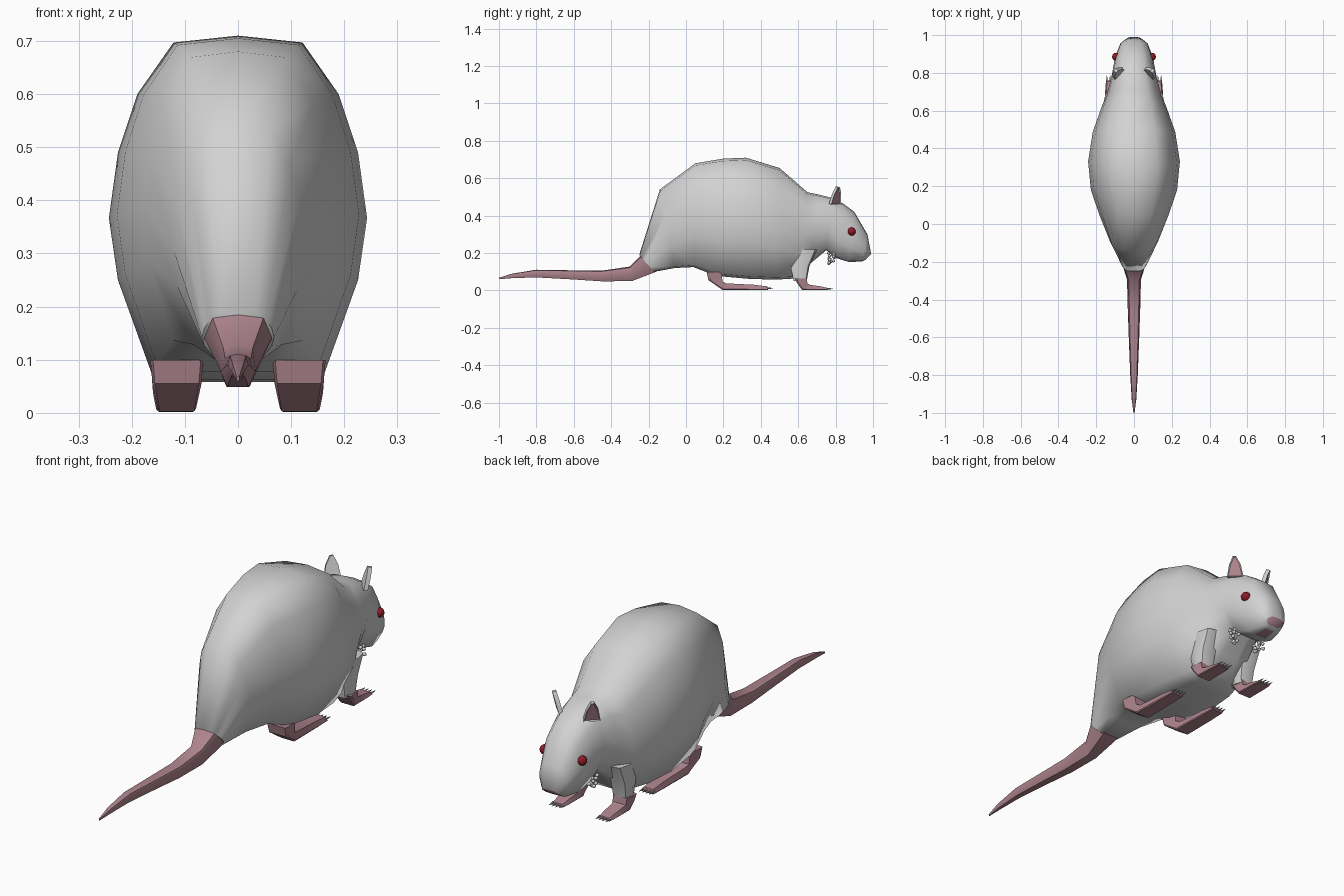
import bpy, bmesh, math, random
from mathutils import Matrix, Vector

cube = bpy.data.objects.get("Cube")
if cube:
    bpy.data.objects.remove(cube, do_unlink=True)


def material(name, r, g, b):
    m = bpy.data.materials.new(name)
    m.use_nodes = True
    m.diffuse_color = (r, g, b, 1)
    m.node_tree.nodes["Principled BSDF"].inputs["Base Color"].default_value = (r, g, b, 1)
    return m


fur = material("white fur", .65, .65, .65)
pink = material("pink skin", .42, .23, .27)
red = material("red eye", .28, .01, .02)
grey = material("grey claw", .35, .33, .33)


def finish(bm, name, mats, angle=40):
    bmesh.ops.recalc_face_normals(bm, faces=bm.faces)
    mesh = bpy.data.meshes.new(name)
    bm.to_mesh(mesh)
    bm.free()
    for m in mats:
        mesh.materials.append(m)
    ob = bpy.data.objects.new(name, mesh)
    bpy.context.collection.objects.link(ob)
    bpy.ops.object.select_all(action='DESELECT')
    ob.select_set(True)
    bpy.context.view_layer.objects.active = ob
    bpy.ops.object.shade_smooth_by_angle(angle=math.radians(angle))
    return ob


def loft(name, rings, half, mats, cx=0, angle=40, rule=None):
    """Skin rings (y top, z top, y bottom, z bottom, half width) with a mirrored section."""
    section = half + [(-x, t) for x, t in reversed(half) if x > 0]
    bm = bmesh.new()
    loops = []
    for y1, z1, y2, z2, w in rings:
        loops.append([bm.verts.new((cx + w * x, y2 + (y1 - y2) * t, z2 + (z1 - z2) * t))
                      for x, t in section])
    n = len(section)
    for a, b in zip(loops, loops[1:]):
        for i in range(n):
            j = (i + 1) % n
            bm.faces.new((a[i], a[j], b[j], b[i]))
    bm.faces.new(loops[0])
    bm.faces.new(loops[-1])
    bm.normal_update()
    if rule:
        for f in bm.faces:
            f.material_index = rule(f)
    return finish(bm, name, mats, angle)


round_half = [(0, 1), (.5, .98), (.78, .83), (.93, .66), (1, .47),
              (.93, .29), (.67, .02), (.3, 0)]
tail_half = [(0, 1), (.75, .93), (1, .5), (.6, 0)]
box_half = [(.8, 1), (1, .15), (.9, 0)]

# Body and head in one skin, with a pink nose cap and mouth
body_rings = [
    (-.25, .19, -.17, .10, .068),
    (-.14, .54, -.06, .12, .125),
    (.05, .68, .04, .125, .182),
    (.20, .705, .16, .078, .228),
    (.32, .71, .34, .062, .243),
    (.50, .655, .48, .058, .218),
    (.65, .525, .60, .065, .17),
    (.71, .513, .66, .14, .145),
    (.78, .495, .75, .215, .123),
    (.84, .465, .80, .175, .112),
    (.90, .42, .87, .152, .10),
    (.97, .30, .94, .155, .073),
    (.99, .195, .96, .165, .045),
]


def nose_and_mouth(face):
    c = face.calc_center_median()
    cap = c.y > .96 and len(face.verts) > 4
    mouth = .86 < c.y < .93 and c.z < .17 and abs(c.x) < .02
    return 1 if cap or mouth else 0


loft("body", body_rings, round_half, [fur, pink], angle=65, rule=nose_and_mouth)

# Tail
tail_rings = [
    (-.24, .19, -.16, .10, .066),
    (-.30, .128, -.29, .05, .037),
    (-.45, .106, -.45, .049, .033),
    (-.62, .108, -.62, .06, .027),
    (-.80, .111, -.80, .07, .020),
    (-.93, .09, -.93, .066, .012),
    (-1.0, .068, -1.0, .06, .003),
]
loft("tail", tail_rings, tail_half, [pink], angle=50)

hind_rings = [
    (.19, .10, .11, .10, .05),
    (.195, .048, .12, .055, .046),
    (.215, .038, .195, .003, .036),
    (.36, .031, .36, .002, .033),
    (.435, .022, .44, .002, .03),
]
paw_rings = [
    (.645, .065, .58, .065, .044),
    (.65, .036, .595, .038, .042),
    (.665, .03, .62, .003, .036),
    (.72, .022, .72, .002, .034),
    (.755, .014, .76, .002, .03),
]
leg_rings = [
    (.70, .22, .57, .22, .05),
    (.66, .13, .56, .13, .047),
    (.645, .05, .575, .05, .042),
]


def claws(name, cx, y, z):
    bm = bmesh.new()
    for k in range(4):
        spot = Matrix.Translation((cx + (k - 1.5) * .017, y, z))
        bmesh.ops.create_cone(bm, cap_ends=True, segments=6, radius1=.006, radius2=.001,
                              depth=.034, matrix=spot @ Matrix.Rotation(-math.pi / 2, 4, 'X'))
    finish(bm, name, [grey])


def ear(name, s):
    """Thin upright plate facing outward and forward, pink on its hollow face."""
    bm = bmesh.new()
    outline = [(-.036, -.025), (-.026, .03), (-.006, .07), (.008, .07),
               (.026, .03), (.036, -.025)]
    turn = Matrix.Translation((s * .085, .80, .485)) @ Matrix.Rotation(-s * math.pi / 4, 4, 'Z') \
        @ Matrix.Rotation(-.25, 4, 'X')
    front = [bm.verts.new(turn @ Vector((x, .009, z))) for x, z in outline]
    back = [bm.verts.new(turn @ Vector((x, -.009, z))) for x, z in outline]
    hollow = bm.faces.new(front)
    bm.faces.new(back[::-1])
    for i in range(len(outline)):
        j = (i + 1) % len(outline)
        bm.faces.new((front[i], back[i], back[j], front[j]))
    bmesh.ops.recalc_face_normals(bm, faces=bm.faces)
    bmesh.ops.inset_region(bm, faces=[hollow], thickness=.006, depth=-.005)
    hollow.material_index = 1
    finish(bm, name, [fur, pink], 30)


def beads(name, s):
    """Cluster of small round bumps under the cheek."""
    random.seed(4)
    bm = bmesh.new()
    for k in range(14):
        spot = (s * (.07 + random.uniform(-.02, .02)), .778 + random.uniform(-.018, .018),
                .145 + .0045 * k)
        bmesh.ops.create_icosphere(bm, subdivisions=1, radius=.0095,
                                   matrix=Matrix.Translation(spot))
    finish(bm, name, [fur], 60)


# Paired parts
for side, s in (("left", 1), ("right", -1)):
    loft(side + "_hind_foot", hind_rings, box_half, [pink], s * .115, 30)
    loft(side + "_front_foot", paw_rings, box_half, [pink], s * .118, 30)
    loft(side + "_foreleg", leg_rings, tail_half, [fur], s * .113, 60)
    claws(side + "_hind_claws", s * .115, .448, .012)
    claws(side + "_front_claws", s * .118, .768, .009)
    ear(side + "_ear", s)
    beads(side + "_cheek_beads", s)
    bm = bmesh.new()
    bmesh.ops.create_uvsphere(bm, u_segments=12, v_segments=8, radius=.022,
                              matrix=Matrix.Translation((s * .094, .885, .315)))
    finish(bm, side + "_eye", [red], 60)
